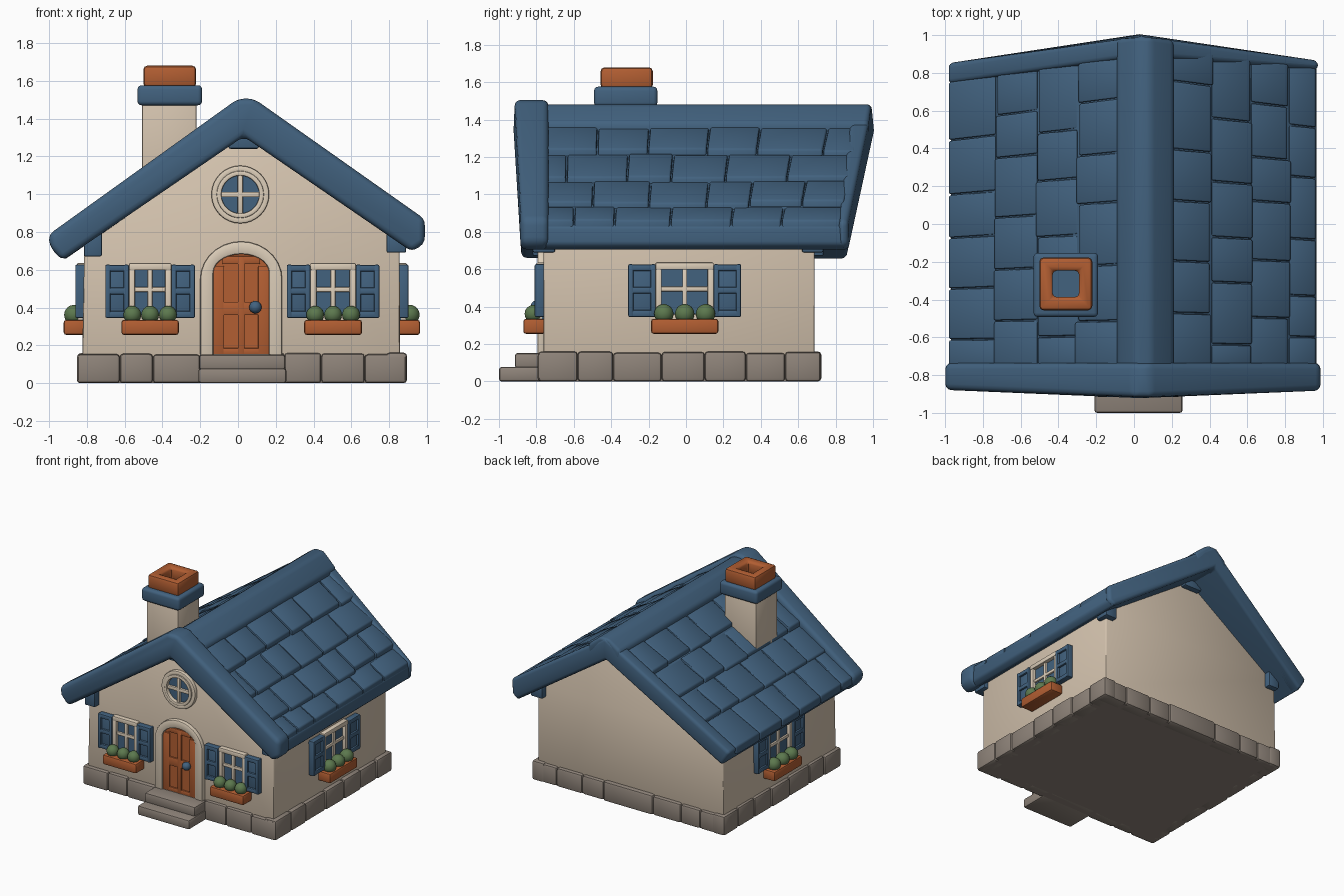
import bpy, bmesh, math, random
from mathutils import Vector

if "Cube" in bpy.data.objects:
    bpy.data.objects.remove(bpy.data.objects["Cube"])

random.seed(4)


def material(name, r, g, b):
    lin = [((c / 255 + 0.055) / 1.055) ** 2.4 for c in (r, g, b)]
    m = bpy.data.materials.new(name)
    m.diffuse_color = (*lin, 1)
    m.use_nodes = True
    m.node_tree.nodes["Principled BSDF"].inputs["Base Color"].default_value = m.diffuse_color
    return m


BLUE = material("slate blue", 66, 98, 127)
WALL = material("warm plaster", 213, 196, 175)
TRIM = material("cream trim", 222, 207, 186)
ORANGE = material("burnt orange", 178, 94, 50)
STONE = material("grey stone", 143, 132, 122)
GREEN = material("leaf green", 92, 120, 78)


def world(x, y, z):
    return (x, y, z)


def finish(bm, name, mat, bevel=0.01, seg=2):
    bmesh.ops.recalc_face_normals(bm, faces=bm.faces)
    mesh = bpy.data.meshes.new(name)
    bm.to_mesh(mesh)
    bm.free()
    mesh.materials.append(mat)
    ob = bpy.data.objects.new(name, mesh)
    bpy.context.collection.objects.link(ob)
    bpy.ops.object.select_all(action='DESELECT')
    bpy.context.view_layer.objects.active = ob
    ob.select_set(True)
    if bevel:
        mod = ob.modifiers.new("round edges", 'BEVEL')
        mod.width, mod.segments = bevel, seg
        mod.limit_method, mod.angle_limit = 'ANGLE', math.radians(25)
        bpy.ops.object.modifier_apply(modifier=mod.name)
    bpy.ops.object.shade_smooth_by_angle(angle=math.radians(40))
    return ob


def add_box(bm, b, place=world):
    v = [bm.verts.new(place(x, y, z)) for x in b[:2] for y in b[2:4] for z in b[4:]]
    for f in ((0, 1, 3, 2), (4, 6, 7, 5), (0, 4, 5, 1), (2, 3, 7, 6), (0, 2, 6, 4), (1, 5, 7, 3)):
        bm.faces.new([v[i] for i in f])


def boxes(name, items, mat, bevel=0.01, place=world, seg=2):
    bm = bmesh.new()
    for b in items:
        add_box(bm, b, place)
    return finish(bm, name, mat, bevel, seg)


def prism(name, pts, d0, d1, mat, bevel=0.01, place=world, seg=2):
    bm = bmesh.new()
    a, b = [[bm.verts.new(place(u, d, z)) for u, z in pts] for d in (d0, d1)]
    bm.faces.new(a)
    bm.faces.new(b)
    for i in range(len(pts)):
        j = (i + 1) % len(pts)
        bm.faces.new((a[i], a[j], b[j], b[i]))
    return finish(bm, name, mat, bevel, seg)


def ring(name, outer, inner, d0, d1, mat, bevel, place, closed):
    bm = bmesh.new()
    loops = [[bm.verts.new(place(u, d, z)) for u, z in pts]
             for pts, d in ((outer, d0), (outer, d1), (inner, d1), (inner, d0))]
    n = len(outer)
    for i in range(n if closed else n - 1):
        j = (i + 1) % n
        for k in range(4):
            p, q = loops[k], loops[(k + 1) % 4]
            bm.faces.new((p[i], p[j], q[j], q[i]))
    if not closed:
        for i in (0, n - 1):
            bm.faces.new([l[i] for l in loops])
    return finish(bm, name, mat, bevel)


# Stone foundation: core plus a band of blocks
xs = (-0.85, -0.625, -0.45, -0.2, 0.245, 0.44, 0.67, 0.89)
ys = (-0.79, -0.58, -0.39, -0.13, 0.1, 0.32, 0.53, 0.72)
stones = []
for a, b in zip(xs, xs[1:]):
    for y0, y1 in ((-0.79, -0.68), (0.61, 0.72)):
        j = random.uniform(-0.006, 0.006)
        stones.append((a, b, y0 + j, y1 + j, 0, 0.157 + j))
for a, b in zip(ys, ys[1:]):
    for x0, x1 in ((-0.85, -0.74), (0.78, 0.89)):
        j = random.uniform(-0.005, 0.005)
        stones.append((x0 + j, x1 + j, a, b, 0, 0.157 + j))
boxes("foundation_stones", stones, STONE, 0.018)
boxes("foundation_core", [(-0.825, 0.865, -0.765, 0.695, 0, 0.14)], STONE, 0)
boxes("door_steps", [(-0.21, 0.257, -1.0, -0.74, 0, 0.078),
                     (-0.205, 0.25, -0.915, -0.73, 0.07, 0.152)], STONE, 0.015)

# Plaster walls with gables
prism("walls", [(-0.825, 0.1), (0.857, 0.1), (0.855, 0.78), (0.025, 1.36), (-0.812, 0.77)],
      -0.762, 0.688, WALL, 0.012)


# Roof helpers: outer surface height, and leaning gable ends
def top(x):
    return 1.5 - (0.68 * (x - 0.04) if x > 0.04 else 0.705 * (0.04 - x))


def back(x):
    return 1.0 - 0.145 * abs(x - 0.04)


def front(x):
    return -0.92 + 0.04 * abs(x - 0.04)


def between(f0, f1):
    return lambda x, d, z: (x, f0(x) if d == 0 else f1(x), z)


UNDER = [(0.92, 0.70), (0.03, 1.31), (-0.92, 0.652)]
prism("roof_slab", [(-0.975, 0.745), (0.04, 1.455), (0.965, 0.83), (0.965, 0.735)] + UNDER, 0, 1,
      BLUE, 0.015, between(lambda x: -0.8, lambda x: back(x) - 0.01))
prism("front_bargeboard", [(-1.003, 0.785), (-0.995, 0.72), (-0.93, 0.648), (0.03, 1.305), (0.92, 0.695),
                           (0.988, 0.74), (0.988, 0.868), (0.085, 1.505), (0.0, 1.505)], 0, 1,
      BLUE, 0.04, between(front, lambda x: -0.735), 3)
prism("back_bargeboard", [(-0.99, 0.765), (0.04, 1.485), (0.975, 0.855), (0.97, 0.735)] + UNDER, 0, 1, BLUE,
      0.025, between(lambda x: back(x) - (0.05 if x > 0.04 else 0.11), back), 3)
prism("ridge_cap", [(-0.09, 1.3), (-0.09, 1.405), (0.01, 1.482), (0.09, 1.482), (0.21, 1.385), (0.21, 1.3)],
      0, 1, BLUE, 0.025, between(lambda x: -0.86, lambda x: back(x) - 0.002), 3)

# Roof tiles: staggered, each lower end lifted over the next row
tiles = bmesh.new()
for rows in ((0.19, 0.41, 0.62, 0.82, 0.962), (-0.07, -0.30, -0.51, -0.73, -0.98)):
    for r, (xa, xb) in enumerate(zip(rows, rows[1:])):
        cuts = [0.0] + [(k + (0.5 if r % 2 else 1.0) + random.uniform(-0.12, 0.12)) / 5.7
                        for k in range(5)] + [1.0]
        for v0, v1 in zip(cuts, cuts[1:]):
            lift, skew = random.uniform(-0.006, 0.006), random.uniform(-0.012, 0.012)

            def on_slope(s, v, h):
                x = xa + (xb - xa) * s
                if s == 1 and r < 3:
                    x += skew * (1 if v == v0 else -1)
                end = back(x) - (0.04 if x > 0 else 0.10)
                return (x, -0.77 + v * (end + 0.77), top(x) + h + (lift - 0.034 + 0.026 * s if h == 0 else 0))
            add_box(tiles, (0, 1, v0 + 0.002, v1 - 0.002, -0.07, 0), on_slope)
finish(tiles, "roof_tiles", BLUE, 0.01)

# Beam ends under the roof at both gables
ends = []
for y0, y1 in ((-0.82, -0.7), (0.62, 0.735)):
    ends += [(-0.815, -0.72, y0, y1, 0.67, 0.82), (0.785, 0.89, y0, y1, 0.69, 0.8),
             (-0.05, 0.11, y0, y1, 1.24, 1.36)]
boxes("beam_ends", ends, BLUE, 0.01)

# Chimney
boxes("chimney_shaft", [(-0.507, -0.22, -0.46, -0.18, 0.95, 1.5)], WALL, 0.01)
boxes("chimney_collar", [(-0.532, -0.19, -0.492, -0.153, 1.47, 1.576)], BLUE, 0.022, seg=3)


def square(h):
    return [(-0.361 + sx * h, -0.317 + sy * h) for sx, sy in ((-1, -1), (1, -1), (1, 1), (-1, 1))]


ring("chimney_pot", square(0.14), square(0.07), 1.565, 1.68, ORANGE, 0.022, lambda u, d, z: (u, z, d), True)
boxes("chimney_hole", [(-0.435, -0.287, -0.391, -0.243, 1.57, 1.585)], BLUE, 0)


# Wall placements: u along the wall, d outward, z up
def on_front(u, d, z):
    return (u, -0.762 - d, z)


def on_right(u, d, z):
    return (0.855 + d, u, z)


def on_left(u, d, z):
    return (-0.814 - d, u, z)


# Window with frame, shutters, flower box and plants
def window(name, place, c, w, sw, bw, r):
    boxes(name + "_glass", [(c - w, c + w, -0.01, 0.008, 0.32, 0.62)], BLUE, 0, place)
    t = 0.032
    boxes(name + "_frame", [(c - w, c - w + t, -0.01, 0.035, 0.32, 0.63), (c + w - t, c + w, -0.01, 0.035, 0.32, 0.63),
                            (c - w, c + w, -0.01, 0.038, 0.598, 0.635), (c - w, c + w, -0.01, 0.035, 0.32, 0.36),
                            (c - 0.013, c + 0.013, -0.01, 0.024, 0.34, 0.61),
                            (c - w, c + w, -0.01, 0.022, 0.482, 0.508)], TRIM, 0.006, place)
    for side, u in (("left", c - w - sw), ("right", c + w)):
        parts = [(u + 0.01, u + sw - 0.01, -0.01, 0.03, 0.355, 0.615)]
        parts += [(a, a + 0.028, -0.01, 0.047, 0.345, 0.627) for a in (u, u + sw - 0.028)]
        parts += [(u + 0.005, u + sw - 0.005, -0.01, 0.045, z, z + 0.035) for z in (0.346, 0.47, 0.591)]
        boxes(name + "_shutter_" + side, parts, BLUE, 0.008, place)
    boxes(name + "_flower_box", [(c - bw, c + bw, -0.01, 0.108, 0.255, 0.335)], ORANGE, 0.014, place)
    bm = bmesh.new()
    for k in (-1, 0, 1):
        ball = bmesh.ops.create_icosphere(bm, subdivisions=3, radius=r)["verts"]
        bmesh.ops.translate(bm, verts=ball, vec=Vector(place(c + k * bw * 0.62, 0.054, 0.362)))
    finish(bm, name + "_plants", GREEN, 0)


window("front_left_window", on_front, -0.465, 0.112, 0.125, 0.152, 0.047)
window("front_right_window", on_front, 0.503, 0.12, 0.125, 0.153, 0.047)
window("right_window", on_right, -0.007, 0.155, 0.147, 0.18, 0.052)
window("left_window", on_left, -0.007, 0.155, 0.147, 0.18, 0.052)


# Arched door with surround, raised rails and knob
def arch(c, w, spring, rise, base=0.145, n=14):
    arc = [(c - w * math.cos(math.pi * i / n), spring + rise * math.sin(math.pi * i / n)) for i in range(n + 1)]
    return [(c - w, base)] + arc + [(c + w, base)]


D = 0.017
ring("door_surround", arch(D, 0.217, 0.55, 0.20), arch(D, 0.147, 0.585, 0.098), -0.01, 0.032, TRIM, 0.01, on_front, False)
prism("door", arch(D, 0.155, 0.585, 0.105), -0.01, 0.008, ORANGE, 0, on_front)
rails = [(D + a, D + b, -0.005, 0.02, 0.15, 0.672) for a, b in ((-0.148, -0.09), (-0.018, 0.018), (0.09, 0.148))]
rails += [(D - 0.145, D + 0.145, -0.005, 0.019, a, b) for a, b in ((0.15, 0.185), (0.36, 0.43), (0.63, 0.672))]
for i, b in enumerate(rails):  # outer stiles stop below the arch curve
    if i in (0, 2):
        rails[i] = b[:5] + (0.62,)
    elif b[5] > 0.67 and i > 2:
        rails[i] = (D - 0.1, D + 0.1) + b[2:]
boxes("door_rails", rails, ORANGE, 0.005, on_front)
bm = bmesh.new()
knob = bmesh.ops.create_icosphere(bm, subdivisions=3, radius=0.033)["verts"]
bmesh.ops.translate(bm, verts=knob, vec=Vector(on_front(0.092, 0.035, 0.402)))
finish(bm, "door_knob", BLUE, 0)


# Round gable window
def circle(r, n=32):
    return [(0.012 + r * math.cos(2 * math.pi * i / n), 0.998 + r * math.sin(2 * math.pi * i / n)) for i in range(n)]


prism("round_window_glass", circle(0.12), -0.01, 0.008, BLUE, 0, on_front)
ring("round_window_rim", circle(0.153), circle(0.118), -0.01, 0.028, TRIM, 0.008, on_front, True)
ring("round_window_frame", circle(0.125), circle(0.1), -0.01, 0.038, TRIM, 0.006, on_front, True)
boxes("round_window_bars", [(-0.002, 0.026, -0.01, 0.027, 0.89, 1.106),
                            (-0.096, 0.12, -0.01, 0.025, 0.984, 1.012)], TRIM, 0.005, on_front)
